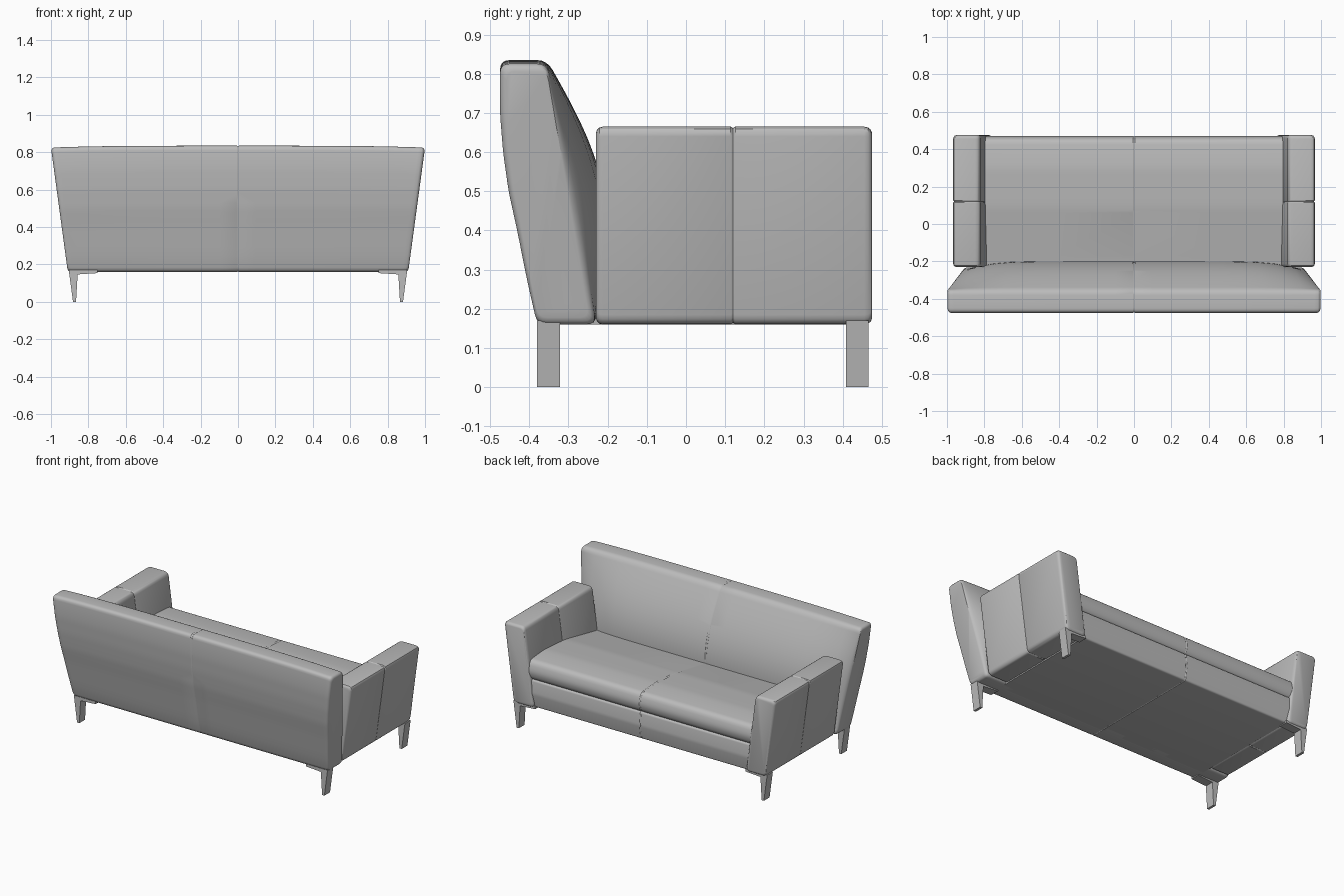
import bpy, bmesh, math
from mathutils import Vector

cube = bpy.data.objects.get("Cube")
if cube:
    bpy.data.objects.remove(cube)

fabric = bpy.data.materials.new("grey fabric")
fabric.use_nodes = True
GREY = (0.5, 0.5, 0.5, 1)
fabric.diffuse_color = GREY
fabric.node_tree.nodes["Principled BSDF"].inputs["Base Color"].default_value = GREY

FLOOR, TOP = 0.16, 0.825      # underside and top of the upholstery


def rounded(points, radius, steps=4):
    """Closed 2D profile with every corner rounded."""
    out, n = [], len(points)
    for i in range(n):
        p = Vector(points[i])
        a, b = Vector(points[i - 1]) - p, Vector(points[(i + 1) % n]) - p
        r = min(radius, a.length * 0.45, b.length * 0.45)
        a, b = p + a.normalized() * r, p + b.normalized() * r
        for k in range(steps + 1):
            t = k / steps
            out.append(a * (1 - t) ** 2 + p * 2 * t * (1 - t) + b * t * t)
    return out


def shrink(profile, d):
    """Draw a profile in by about d on every side."""
    us, vs = [p[0] for p in profile], [p[1] for p in profile]
    cu, cv = (max(us) + min(us)) / 2, (max(vs) + min(vs)) / 2
    su, sv = 1 - 2 * d / (max(us) - min(us)), 1 - 2 * d / (max(vs) - min(vs))
    return [(cu + (u - cu) * su, cv + (v - cv) * sv) for u, v in profile]


def loft(name, profile, stations, place, cap_start=True):
    """Sweep a profile through (position, inset) stations, mirrored in x."""
    bm = bmesh.new()
    rings = [[bm.verts.new(place(t, u, v)) for u, v in shrink(profile, d)]
             for t, d in stations]
    n = len(profile)
    for a, b in zip(rings, rings[1:]):
        for i in range(n):
            bm.faces.new((a[i], a[(i + 1) % n], b[(i + 1) % n], b[i]))
    bm.faces.new(rings[-1])
    if cap_start:
        bm.faces.new(rings[0])
    bmesh.ops.recalc_face_normals(bm, faces=bm.faces)
    # An open half can recalculate inside out: the end cap must face outward
    bm.faces.ensure_lookup_table()
    axis = Vector(place(1, *profile[0])) - Vector(place(0, *profile[0]))
    cap = bm.faces[len(bm.faces) - (2 if cap_start else 1)]
    if cap.normal.dot(axis) < 0:
        bmesh.ops.reverse_faces(bm, faces=bm.faces)
    mesh = bpy.data.meshes.new(name)
    bm.to_mesh(mesh)
    bm.free()
    mesh.materials.append(fabric)
    obj = bpy.data.objects.new(name, mesh)
    bpy.context.collection.objects.link(obj)
    bpy.ops.object.select_all(action='DESELECT')
    obj.select_set(True)
    bpy.context.view_layer.objects.active = obj
    bpy.ops.object.shade_smooth_by_angle(angle=math.radians(30))
    obj.modifiers.new("mirror", 'MIRROR')
    return obj


def rise(z):
    return (z - FLOOR) / (TOP - FLOOR)


def front_line(z):
    return -0.23 - 0.125 * rise(z)


SEAM = [(0, 0.004), (0.006, 0)]    # sewn groove at the middle

# Backrest: flared ends, curved rear, bulging cushion face
rear = [(-0.475, TOP), (-0.475, 0.7), (-0.467, 0.6), (-0.453, 0.5),
        (-0.431, 0.4), (-0.405, 0.27), (-0.38, FLOOR)]
face = [(front_line(z), z) for z in
        [FLOOR + (TOP - FLOOR) * k / 12 for k in range(13)]]


def place_back(t, y, z):
    s = min(max(rise(z), 0), 1)
    weight = min(max((y - front_line(z) + 0.05) / 0.05, 0), 1)
    bulge = 0.083 * math.sin(math.pi * s) * weight * (1 - t ** 8)
    return (t * (0.91 + 0.09 * s), y + bulge, z + 0.01 * s * (1 - t ** 4))


back_stations = SEAM + [(k / 10, 0) for k in range(1, 10)] + [
    (0.94, 0), (0.965, 0), (0.983, 0), (0.991, 0.003), (0.997, 0.009), (1, 0.018)]
loft("backrest", rounded(rear + face, 0.025), back_stations, place_back, False)


# Seat: lower base and upper cushion, fitted between the leaning arms
def place_seat(t, y, z):
    return (t * (0.76 + 0.16 * (z - FLOOR)), y, z)


seat_stations = SEAM + [(0.5, 0), (1, 0)]
base = [(-0.3, FLOOR), (0.455, FLOOR), (0.468, 0.25), (0.46, 0.335), (-0.3, 0.335)]
loft("seat_base", rounded(base, 0.012), seat_stations, place_seat, False)
cushion = [(-0.3, 0.33), (0.455, 0.33), (0.474, 0.385), (0.455, 0.455),
           (0.3, 0.465), (0.09, 0.45), (-0.2, 0.395), (-0.3, 0.38)]
loft("seat_cushion", rounded(cushion, 0.03), seat_stations, place_seat, False)

# Arms: leaning outward, with a sewn seam half way along
arm = [(0.755, FLOOR), (0.9, FLOOR), (0.97, 0.665), (0.825, 0.665)]
arm_stations = [(-0.23, 0.016), (-0.227, 0.008), (-0.221, 0.002), (-0.212, 0),
                (0.114, 0), (0.12, 0.004), (0.126, 0),
                (0.455, 0), (0.465, 0.002), (0.472, 0.008), (0.475, 0.016)]
loft("arm", rounded(arm, 0.025), arm_stations, lambda t, x, z: (x, t, z))

# Legs: tapered blades with a thin mounting bracket
leg = [(0.856, FLOOR + 0.01), (0.905, FLOOR + 0.01), (0.882, 0), (0.866, 0)]
bracket = [(0.75, FLOOR + 0.01), (0.89, FLOOR + 0.01), (0.89, 0.145), (0.75, 0.154)]
for end, y0, y1 in (("rear", -0.38, -0.322), ("front", 0.408, 0.466)):
    for part, shape in (("leg", leg), ("leg_bracket", bracket)):
        loft(f"{end}_{part}", shape, [(y0, 0), (y1, 0)],
             lambda t, x, z: (x, t, z))
